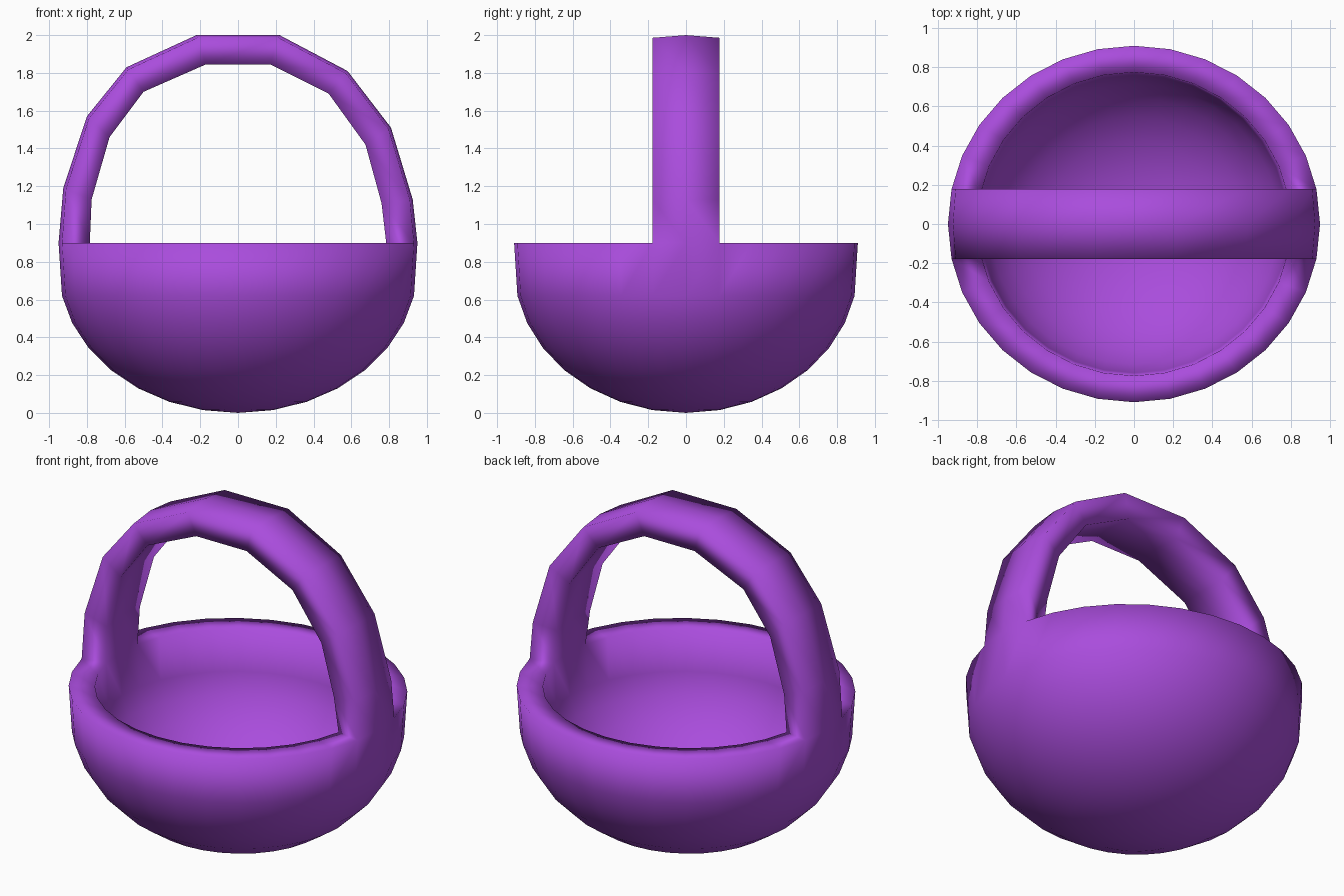
import bpy, bmesh
from math import sin, cos, pi
from mathutils import Vector

cube = bpy.data.objects.get("Cube")
if cube:
    bpy.data.objects.remove(cube, do_unlink=True)

purple = bpy.data.materials.new("purple")
purple.use_nodes = True
purple.diffuse_color = (0.40, 0.073, 0.72, 1)
purple.node_tree.nodes["Principled BSDF"].inputs["Base Color"].default_value = purple.diffuse_color

SEGMENTS, RINGS, RIM = 32, 8, 0.9
bm = bmesh.new()


def shell(rx, ry, bottom, equator):
    """Half ellipsoid whose last ring is raised to the rim; returns the rim ring."""
    pole = bm.verts.new((0, 0, bottom))
    previous = None
    for k in range(1, RINGS + 1):
        tilt = k * pi / 2 / RINGS
        z = RIM if k == RINGS else equator - (equator - bottom) * cos(tilt)
        ring = [bm.verts.new((rx * sin(tilt) * cos(2 * pi * i / SEGMENTS),
                              ry * sin(tilt) * sin(2 * pi * i / SEGMENTS), z))
                for i in range(SEGMENTS)]
        for i in range(SEGMENTS):
            j = (i + 1) % SEGMENTS
            if previous:
                bm.faces.new((previous[i], previous[j], ring[j], ring[i]))
            else:
                bm.faces.new((pole, ring[j], ring[i]))
        previous = ring
    return previous


# Bowl: outer wall, inner wall and flat rim, left open where the handle grows out
outer = shell(0.95, 0.91, 0.0, 0.77)
inner = shell(0.80, 0.775, 0.14, 0.77)
half = SEGMENTS // 2
for i in range(SEGMENTS):
    if i not in (SEGMENTS - 1, 0, half - 1, half):
        j = (i + 1) % SEGMENTS
        bm.faces.new((outer[i], outer[j], inner[j], inner[i]))

# Handle: crowned six-point section swept over the arch, (x, z) outside and inside
arch = [((-0.925, 1.19), (-0.775, 1.13)), ((-0.80, 1.57), (-0.68, 1.46)),
        ((-0.59, 1.83), (-0.50, 1.70)), ((-0.22, 2.0), (-0.17, 1.845)),
        ((0.22, 2.0), (0.17, 1.845)), ((0.58, 1.81), (0.48, 1.69)),
        ((0.81, 1.51), (0.675, 1.42)), ((0.925, 1.13), (0.76, 1.11))]


def section(out, inn):
    o, n = Vector((out[0], 0, out[1])), Vector((inn[0], 0, inn[1]))
    crown = (o - n).normalized() * 0.015
    side_out, side_in = Vector((0, 0.178, 0)), Vector((0, 0.16, 0))
    points = (o - crown - side_out, o, o - crown + side_out,
              n + side_in, n + crown, n - side_in)
    return [bm.verts.new(p) for p in points]


def root(a, b, c):
    return [outer[a], outer[b], outer[c], inner[c], inner[b], inner[a]]


loops = [root(half + 1, half, half - 1)]
loops += [section(*station) for station in arch]
loops.append(root(SEGMENTS - 1, 0, 1))
for a, b in zip(loops, loops[1:]):
    for i in range(6):
        j = (i + 1) % 6
        bm.faces.new((a[i], a[j], b[j], b[i]))

bmesh.ops.recalc_face_normals(bm, faces=bm.faces)
for face in bm.faces:
    face.smooth = True

mesh = bpy.data.meshes.new("basket")
bm.to_mesh(mesh)
bm.free()
mesh.materials.append(purple)
basket = bpy.data.objects.new("basket", mesh)
bpy.context.collection.objects.link(basket)
